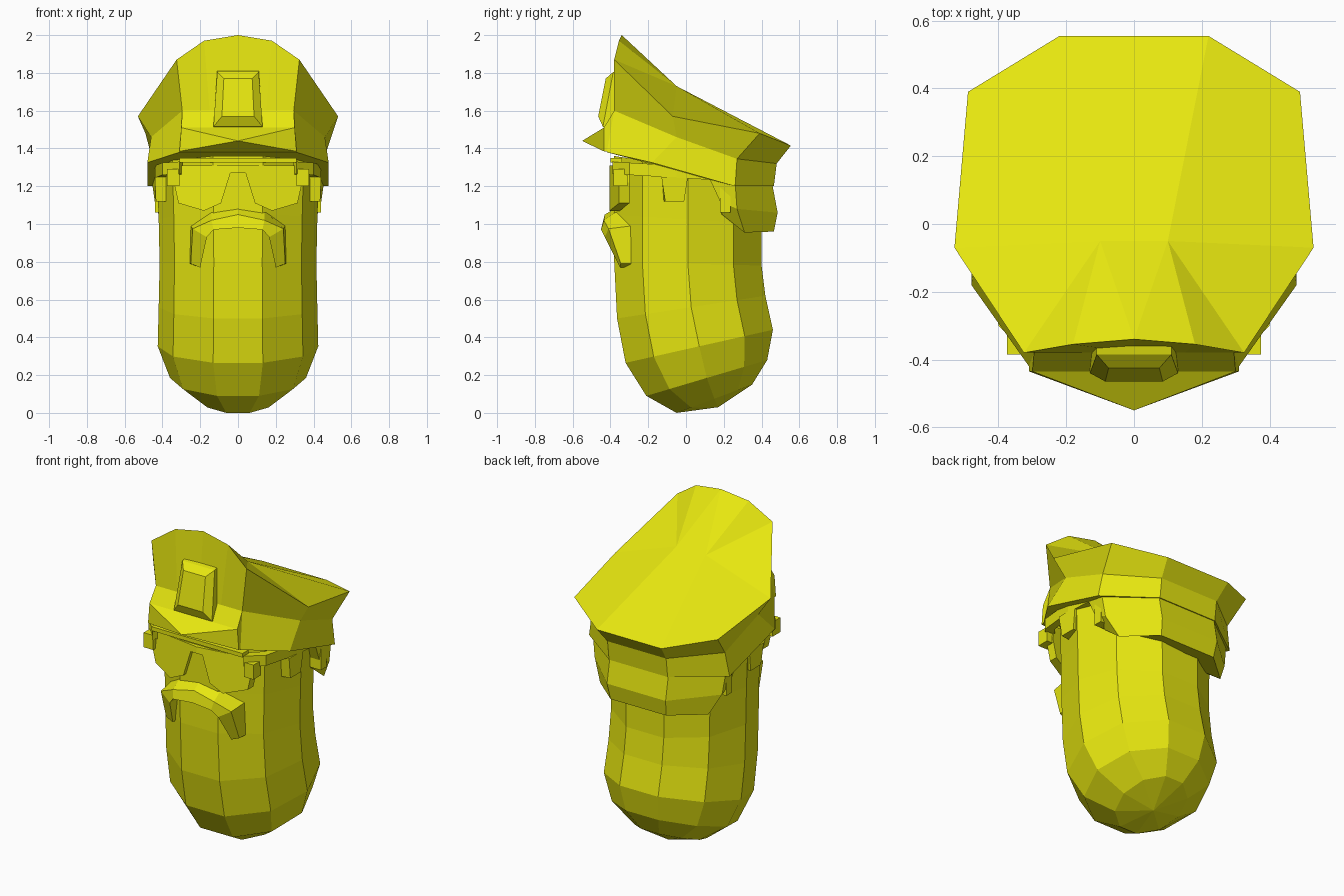
import bpy, bmesh, math

yellow = bpy.data.materials.new("yellow")
yellow.diffuse_color = (0.8, 0.8, 0.005, 1)


def build(name, verts, faces):
    bm = bmesh.new()
    vs = [bm.verts.new(v) for v in verts]
    for f in faces:
        bm.faces.new([vs[i] for i in f])
    bmesh.ops.recalc_face_normals(bm, faces=bm.faces)
    me = bpy.data.meshes.new(name)
    bm.to_mesh(me)
    bm.free()
    me.materials.append(yellow)
    ob = bpy.data.objects.new(name, me)
    bpy.context.collection.objects.link(ob)
    return ob


def sides(n, count):
    return [(r * n + i, r * n + (i + 1) % n, (r + 1) * n + (i + 1) % n, (r + 1) * n + i)
            for r in range(count - 1) for i in range(n)]


def loft(name, rings, mirror=False):
    n, k = len(rings[0]), len(rings)
    faces = sides(n, k) + [tuple(range(n)), tuple(range((k - 1) * n, k * n))]
    ob = build(name, [v for r in rings for v in r], faces)
    if mirror:
        ob.modifiers.new("mirror", 'MIRROR')
    return ob


def full(half):
    """Complete a half ring across x = 0."""
    return half + [(-x, y, z) for x, y, z in reversed(half) if x > 0]


def box(name, x0, x1, y0, y1, z0, z1, mirror=False):
    return loft(name, [[(x0, y0, z), (x1, y0, z), (x1, y1, z), (x0, y1, z)] for z in (z0, z1)], mirror)


# head: tilted ten-sided rings (front y, front z, back y, back z, x radius)
levels = [(-.38, 1.36, .40, 1.24, .43), (-.38, 1.05, .40, 1.0, .42), (-.38, .80, .40, .78, .415),
          (-.365, .50, .42, .62, .42), (-.32, .265, .46, .44, .425),
          (-.21, .09, .43, .28, .36), (-.05, 0, .35, .15, .2)]
verts = []
for fy, fz, by, bz, rx in levels:
    for i in range(10):
        a = math.radians(18 + 36 * i)
        t = math.cos(a) / math.cos(math.radians(18))
        verts.append((rx * math.sin(a), (fy + by) / 2 + t * (fy - by) / 2,
                      (fz + bz) / 2 + t * (fz - bz) / 2))
last = len(verts)
verts.append((0, .17, .03))
faces = sides(10, len(levels)) + [tuple(range(10))]
faces += [(last - 10 + i, last - 10 + (i + 1) % 10, last) for i in range(10)]
build("head", verts, faces)

# cap crown and band: top rim, crease, band bottom
rim = full([(0, -.34, 2.0), (.18, -.355, 1.97), (.325, -.38, 1.87),
            (.53, -.07, 1.57), (.49, .39, 1.48), (.22, .555, 1.415)])
crease = full([(0, -.38, 1.6), (.15, -.38, 1.6), (.295, -.38, 1.6),
               (.46, -.05, 1.46), (.455, .27, 1.345), (.2, .48, 1.32)])
band = full([(0, -.42, 1.38), (.15, -.42, 1.38), (.31, -.42, 1.38),
             (.48, -.18, 1.325), (.48, .26, 1.2), (.2, .465, 1.2)])
R, L = 33, 34
top = [(0, 1, R), (1, 2, R), (2, 3, R), (R, 3, 4, 5), (R, 5, 6, L), (L, R, 0),
       (0, L, 10), (10, L, 9), (9, L, 8), (L, 6, 7, 8)]
build("cap", rim + crease + band + [(.1, -.05, 1.73), (-.1, -.05, 1.73)],
      sides(11, 3) + top + [tuple(range(22, 33))])

# pointed visor: wedge running from the crown front to a tip
build("visor", [(-.295, -.38, 1.6), (.295, -.38, 1.6), (-.30, -.435, 1.51), (.30, -.435, 1.51),
                (-.31, -.435, 1.385), (.31, -.435, 1.385), (0, -.55, 1.44),
                (-.31, -.37, 1.385), (.31, -.37, 1.385)],
      [(0, 1, 3, 2), (2, 3, 6), (2, 6, 4), (3, 5, 6), (4, 6, 5), (4, 5, 8, 7),
       (0, 2, 4, 7), (1, 8, 5, 3), (0, 7, 8, 1)])

# badge plate with a bevelled front
loft("cap_badge", [
    [(-.13, -.38, 1.51), (.13, -.38, 1.51), (.11, -.36, 1.81), (-.11, -.36, 1.81)],
    [(-.13, -.44, 1.515), (.13, -.44, 1.515), (.11, -.385, 1.805), (-.11, -.385, 1.805)],
    [(-.085, -.465, 1.57), (.085, -.465, 1.57), (.075, -.425, 1.77), (-.075, -.425, 1.77)]])

# glasses: lens plate with nose notch, brow bar, arms
lens = [(.04, 1.27), (0, 1.27), (0, 1.31), (.33, 1.31), (.34, 1.22), (.315, 1.11), (.18, 1.07), (.09, 1.11)]
loft("glasses_lenses", [[(x, y + .05 * (x > .3), z) for x, z in lens] for y in (-.405, -.35)], True)
box("glasses_bar", -.31, .31, -.40, -.34, 1.325, 1.35)
arm = [(.31, -.39), (.40, -.30), (.44, -.05), (.44, .24), (.40, .24), (.40, -.05), (.36, -.26), (.29, -.34)]
loft("glasses_arms", [[(x, y, z - .06 * (y + .39)) for x, y in arm] for z in (1.265, 1.33)], True)
box("glasses_hinges", .31, .375, -.385, -.31, 1.2, 1.29, True)

# ear pieces on the sides
loft("sideburns", [
    [(.36, -.13, 1.25), (.44, -.13, 1.25), (.44, .01, 1.25), (.36, .01, 1.25)],
    [(.36, -.12, 1.12), (.435, -.11, 1.12), (.435, -.01, 1.12), (.36, -.01, 1.12)]], True)
box("arm_hooks", .35, .44, .18, .235, 1.06, 1.24, True)

# hair around the back of the head
loft("back_hair", [
    full([(.3, .12, 1.25), (.44, .12, 1.25), (.455, .26, 1.22), (.2, .455, 1.22)]),
    full([(.3, .18, 1.12), (.43, .18, 1.12), (.435, .27, 1.08), (.2, .485, 1.06)]),
    full([(.3, .18, 1.05), (.37, .19, 1.05), (.37, .31, .955), (.19, .465, .96)])])

# drooping moustache: four-sided section swept from centre to tips
half = [[(.14, -.36, 1.07), (.14, -.435, 1.02), (.13, -.45, .97), (.13, -.36, .97)],
        [(.25, -.29, .99), (.24, -.41, .975), (.165, -.43, .93), (.165, -.33, .93)],
        [(.255, -.29, .79), (.25, -.345, .79), (.2, -.35, .77), (.2, -.29, .77)]]
middle = [(0, -.37, 1.085), (0, -.43, 1.05), (0, -.445, .98), (0, -.37, .98)]
other = [[(-x, y, z) for x, y, z in r] for r in reversed(half)]
loft("moustache", other + [middle] + half)
